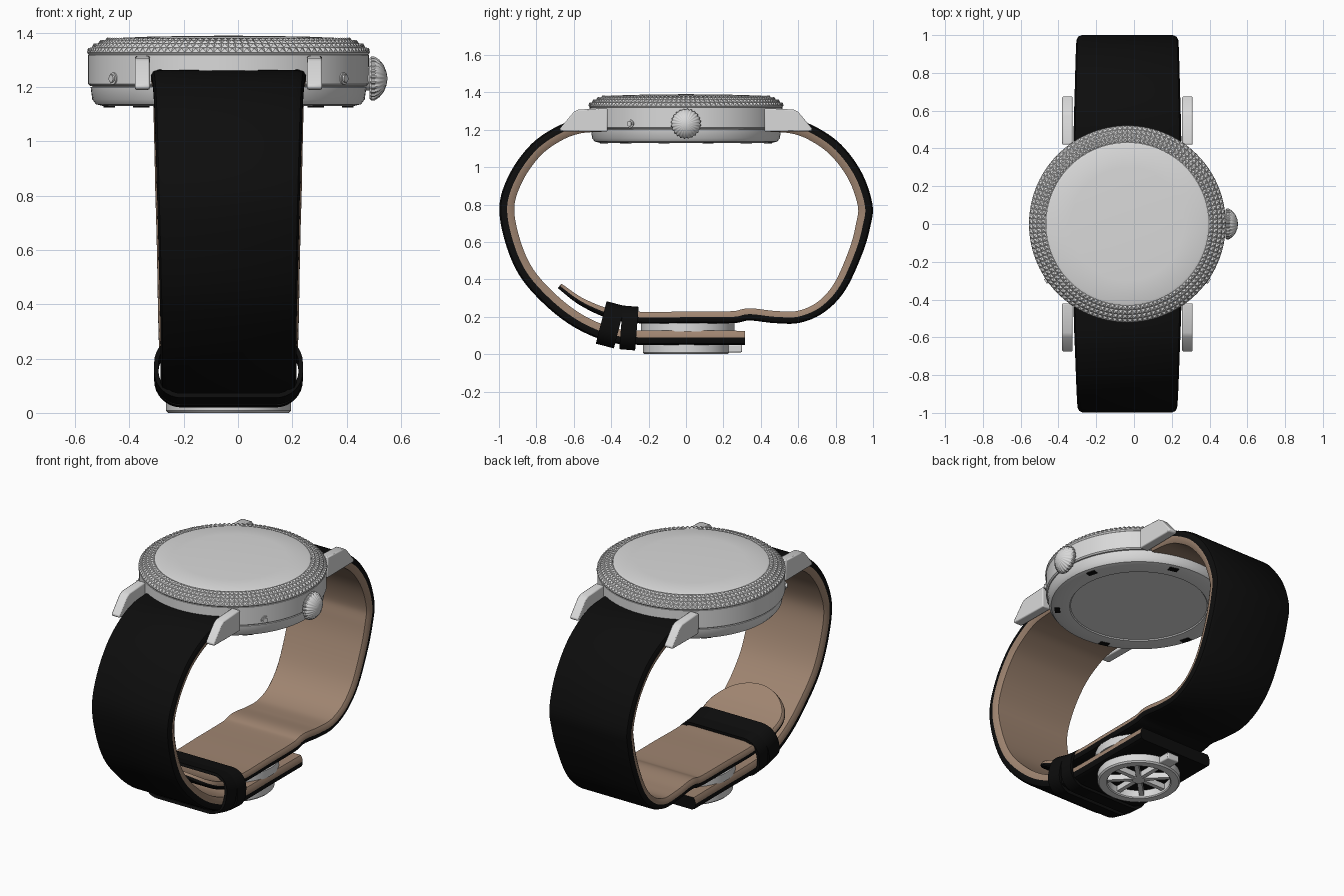
import bpy, bmesh, math
from mathutils import Matrix, Vector

cube = bpy.data.objects.get("Cube")
if cube:
    bpy.data.objects.remove(cube)


def material(name, r, g, b):
    m = bpy.data.materials.new(name)
    m.use_nodes = True
    m.diffuse_color = (r, g, b, 1)
    m.node_tree.nodes["Principled BSDF"].inputs["Base Color"].default_value = (r, g, b, 1)
    return m


SILVER = material("silver_metal", 0.7, 0.7, 0.7)
BLACK = material("black_leather", 0.004, 0.004, 0.004)
TAN = material("tan_lining", 0.35, 0.235, 0.165)
CX = -0.035  # the watch axis; the crown sticks out to one side


def finish(name, bm, mats, smooth=True, bevel=0):
    bmesh.ops.remove_doubles(bm, verts=bm.verts, dist=1e-5)
    bmesh.ops.recalc_face_normals(bm, faces=bm.faces)
    me = bpy.data.meshes.new(name)
    bm.to_mesh(me)
    bm.free()
    for m in mats:
        me.materials.append(m)
    ob = bpy.data.objects.new(name, me)
    bpy.context.collection.objects.link(ob)
    if bevel:
        mod = ob.modifiers.new("soft_edges", "BEVEL")
        mod.width, mod.segments = bevel, 2
    if smooth:
        bpy.ops.object.select_all(action="DESELECT")
        ob.select_set(True)
        bpy.context.view_layer.objects.active = ob
        bpy.ops.object.shade_smooth_by_angle(angle=math.radians(35))
    return ob


def skin(rings, wrap_rings, wrap_points, rule=lambda j: 0):
    """Join successive rings of points with quads."""
    bm = bmesh.new()
    vs = [[bm.verts.new(p) for p in ring] for ring in rings]
    n, k = len(vs), len(vs[0])
    for i in range(n if wrap_rings else n - 1):
        for j in range(k if wrap_points else k - 1):
            a, b = vs[i], vs[(i + 1) % n]
            f = bm.faces.new((a[j], b[j], b[(j + 1) % k], a[(j + 1) % k]))
            f.material_index = rule(j)
    if wrap_points and not wrap_rings:
        bm.faces.new(vs[0])
        bm.faces.new(vs[-1])
    return bm


def lathe(profile, steps=96, closed=False, flute=0):
    rings = []
    for i in range(steps):
        a = math.tau * i / steps
        k = 1 - flute * (i % 4 in (0, 1))
        rings.append([(r * k * math.cos(a), r * k * math.sin(a), z) for r, z in profile])
    return skin(rings, True, closed)


def place(ob, x, y, z, rot=(0, 0, 0)):
    ob.location, ob.rotation_euler = (x, y, z), rot
    return ob


def box(name, mat, size, loc, rot=(0, 0, 0), bevel=0):
    bm = bmesh.new()
    bmesh.ops.create_cube(bm, size=1, matrix=Matrix.Diagonal((*size, 1)))
    return place(finish(name, bm, [mat], bool(bevel), bevel), *loc, rot)


# Case: back, band and slightly domed crystal
back = [(0, 1.136), (.38, 1.136), (.385, 1.13), (.46, 1.13), (.488, 1.137), (.502, 1.155),
        (.508, 1.2), (.49, 1.207)]
place(finish("case_back", lathe(back), [SILVER]), CX, 0, 0)
band = [(.48, 1.2), (.51, 1.205), (.517, 1.212), (.517, 1.318), (.51, 1.325), (.43, 1.33)]
place(finish("case_band", lathe(band), [SILVER]), CX, 0, 0)
crystal = [(.432, 1.34), (.432, 1.376), (.42, 1.381), (.3, 1.386), (.15, 1.389), (0, 1.39)]
place(finish("crystal", lathe(crystal), [SILVER]), CX, 0, 0)

# Bezel: rows of small pyramids
rim = [(.521, 1.328), (.503, 1.347), (.481, 1.361), (.457, 1.371), (.433, 1.377),
       (.433, 1.33), (.515, 1.32)]
bm = lathe(rim, 120, True)
bmesh.ops.recalc_face_normals(bm, faces=bm.faces)
bmesh.ops.poke(bm, faces=[f for f in bm.faces if f.normal.z > .3], offset=.009)
place(finish("knurled_bezel", bm, [SILVER], False), CX, 0, 0)

# Case back slots
for i in range(6):
    a = math.tau * (i + .25) / 6
    box("back_slot", BLACK, (.03, .055, .008),
        (CX + .455 * math.cos(a), .455 * math.sin(a), 1.13), (0, 0, a))

# Crown with stem
crown = [(0, 0), (.075, 0), (.081, .006), (.081, .018), (.07, .035), (.05, .052), (.025, .062), (0, .066)]
place(finish("crown", lathe(crown, 96, flute=.06), [SILVER]), .485, 0, 1.232, (0, math.pi / 2, 0))
stem = [(0, 0), (.045, 0), (.045, .04), (0, .04)]
place(finish("crown_stem", lathe(stem, 32), [SILVER]), .455, 0, 1.232, (0, math.pi / 2, 0))

# Two small pushers on the front of the case band
for side in (-1, 1):
    a = math.atan2(-.295, side * .42)
    button = [(.022, 0), (.022, .01), (.014, .01), (.014, .018), (0, .018)]
    place(finish("pusher", lathe(button, 24), [SILVER]), CX + .512 * math.cos(a),
          .512 * math.sin(a), 1.232, (0, math.pi / 2, a))

# Four lugs
lug = [(.42, 1.19), (.42, 1.315), (.575, 1.308), (.6, 1.295), (.676, 1.205), (.67, 1.192)]
for sx in (-1, 1):
    for sy in (-1, 1):
        rings = [[(CX + sx * x, sy * y, z) for y, z in lug] for x in (.29, .345)]
        finish("lug", skin(rings, False, True), [SILVER], True, .006)


# Strap halves: swept rounded section, black outside and tan inside
def spline(pts, u):
    t = u * (len(pts) - 1)
    i = min(int(t), len(pts) - 2)
    t -= i
    p = [Vector(pts[min(max(i + d, 0), len(pts) - 1)]) for d in (-1, 0, 1, 2)]
    return .5 * (2 * p[1] + (p[2] - p[0]) * t + (2 * p[0] - 5 * p[1] + 4 * p[2] - p[3]) * t * t
                 + (3 * p[1] - p[0] - 3 * p[2] + p[3]) * t ** 3)


def strap(name, path, sign, thick, tip):
    n = 140
    us = [1 - (1 - i / n) ** 1.5 for i in range(n + 1)]
    pts = [spline(path, u) for u in us]
    left = [0]  # distance still to go to the end
    for a, b in zip(pts[:0:-1], pts[-2::-1]):
        left.insert(0, left[0] + (a - b).length)
    rings = []
    for i, p in enumerate(pts):
        t = (pts[min(i + 1, n)] - pts[max(i - 1, 0)]).normalized()
        inward = Vector((t.y, -t.x)) * sign
        w = .286 - .036 * min(1, us[i] / .6)
        if tip and left[i] < tip:
            w *= max(.12, math.sqrt(1 - (1 - left[i] / tip) ** 2))
        s = us[i] * (len(thick) - 1)
        k = min(int(s), len(thick) - 2)
        h = thick[k] + (thick[k + 1] - thick[k]) * (s - k)
        half = [(.9, 0), (.97, .1), (1, .3), (1, .52), (.985, .8), (.95, 1)]
        section = half + [(-x, d) for x, d in reversed(half)]
        rings.append([(CX + x * w, p.x + inward.x * d * h, p.y + inward.y * d * h)
                      for x, d in section])
    bm = skin(rings, False, True, lambda j: 1 if 3 <= j <= 7 else 0)
    return finish(name, bm, [BLACK, TAN])


upper = [(.44, 1.265), (.58, 1.255), (.7, 1.212), (.83, 1.12), (.94, .97), (.997, .8)]
front = [(-y, z) for y, z in upper] + [(-.97, .61), (-.89, .42), (-.75, .26), (-.59, .14),
                                       (-.41, .065), (-.25, .05), (.03, .05), (.315, .05)]
rear = upper + [(.985, .68), (.94, .53), (.85, .34), (.74, .225), (.61, .168), (.475, .166),
                (.34, .18), (.25, .166), (0, .165), (-.245, .165), (-.41, .19),
                (-.567, .262), (-.685, .353)]
strap("front_strap", front, -1, (.075, .08, .08, .075), 0)
strap("rear_strap", rear, 1, (.075, .08, .078, .065, .065, .062, .03), .22)


# Two strap keepers
def rounded(w, h, r):
    return [(sx * (w - r) + r * math.cos(a), sz * (h - r) + r * math.sin(a))
            for q, (sx, sz) in enumerate(((1, 1), (-1, 1), (-1, -1), (1, -1)))
            for a in [math.pi / 2 * (q + s / 8) for s in range(9)]]


for y, z, width, tilt in ((-.405, .157, .1, .25), (-.305, .14, .085, .08)):
    outer, inner = rounded(.274, .117, .1), rounded(.258, .1, .085)
    d = width / 2
    rings = [[(x, e, h) for x, h in shape]
             for shape, e in ((outer, -d), (outer, d), (inner, d), (inner, -d))]
    bm = bmesh.new()
    bm.free()
    cols = [list(c) for c in zip(*rings)]
    place(finish("strap_keeper", skin(cols, True, True), [BLACK]), CX, y, z, (-tilt, 0, 0))

# Clasp: plate between the straps and an openwork ring below
plate = [(0, .12), (.25, .12), (.25, .168), (0, .168)]
place(finish("clasp_plate", lathe(plate), [SILVER]), CX, .01, 0)
ring = [(.175, .006), (.18, 0), (.222, 0), (.23, .008), (.23, .052), (.175, .052)]
place(finish("clasp_ring", lathe(ring, closed=True), [SILVER]), CX, 0, 0)
box("clasp_tab", SILVER, (.08, .09, .04), (CX, .255, .03), bevel=.006)
for i in range(8):
    a = math.tau * i / 8
    box("clasp_spoke", SILVER, (.16, .026, .035),
        (CX + .1 * math.cos(a), .1 * math.sin(a), .034), (0, 0, a))
hub = [(0, .012), (.035, .012), (.035, .052), (0, .052)]
place(finish("clasp_hub", lathe(hub, 32), [SILVER]), CX, 0, 0)
